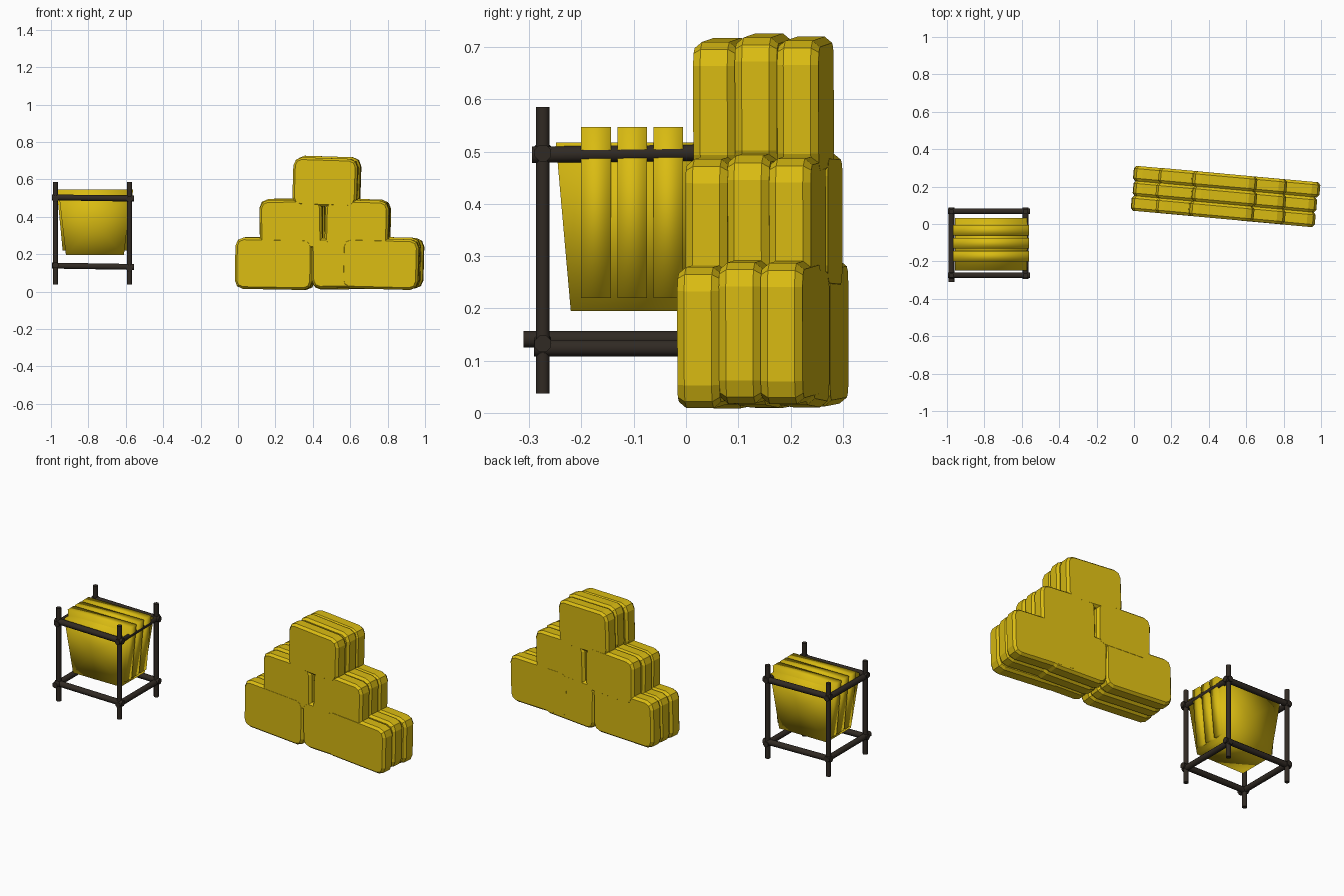
import bpy, bmesh, math, random
from mathutils import Vector, Matrix

if "Cube" in bpy.data.objects:
    bpy.data.objects.remove(bpy.data.objects["Cube"])
random.seed(4)

def mat(name, c):
    m = bpy.data.materials.new(name)
    m.diffuse_color = (*c, 1)
    m.use_nodes = True
    m.node_tree.nodes["Principled BSDF"].inputs["Base Color"].default_value = m.diffuse_color
    return m
STRAW = mat("straw yellow", (0.70, 0.50, 0.006))
WOOD = mat("dark wood", (0.030, 0.023, 0.017))

def finish(name, bm, m):
    bmesh.ops.recalc_face_normals(bm, faces=bm.faces)
    me = bpy.data.meshes.new(name)
    bm.to_mesh(me)
    bm.free()
    me.materials.append(m)
    ob = bpy.data.objects.new(name, me)
    bpy.context.collection.objects.link(ob)
    return ob

# One straw slab: rounded rectangle in x-z with chamfered front and back rims
def slab(name, cx, cy, cz, w, d, h, tilt, turn):
    bm = bmesh.new()
    r, c = 0.045, 0.012
    rings = []
    for y, inset in ((-d/2, c), (-d/2 + c*1.2, 0), (d/2 - c*1.2, 0), (d/2, c)):
        ring = []
        for k, (sx, sz) in enumerate(((1, 1), (-1, 1), (-1, -1), (1, -1))):
            for a in (0, 45, 90):
                t = math.radians(a + 90*k)
                x = sx*(w/2 - r) + (r - inset)*math.cos(t)
                z = sz*(h/2 - r) + (r - inset)*math.sin(t)
                ring.append(bm.verts.new((x, y, z)))
        rings.append(ring)
    n = 12
    for a, b in zip(rings, rings[1:]):
        for i in range(n):
            bm.faces.new((a[i], a[(i+1) % n], b[(i+1) % n], b[i]))
    bm.faces.new(rings[0])
    bm.faces.new(rings[-1])
    bm.transform(Matrix.Translation((cx, cy, cz)) @ Matrix.Rotation(turn, 4, 'Z')
                 @ Matrix.Rotation(tilt, 4, 'Y'))
    finish(name, bm, STRAW)

# Pyramid of bales, each made of three slabs
TURN = math.radians(-5.2)
bales = [("bottom_left", 0.205, 0.153, 0.415, 0.275, 1.0),
         ("bottom_middle", 0.575, 0.15, 0.36, 0.27, -1.0),
         ("bottom_right", 0.775, 0.152, 0.41, 0.27, 1.5),
         ("middle_left", 0.288, 0.362, 0.335, 0.262, -0.5),
         ("middle_right", 0.638, 0.362, 0.34, 0.262, 1.5),
         ("top", 0.475, 0.588, 0.345, 0.26, 1.8)]
for name, cx, cz, w, h, tilt in bales:
    cy = 0.192 - 0.092*cx
    for i in (-1, 0, 1):
        off = i*0.08
        slab(f"bale_{name}_slab_{i+2}", cx - off*math.sin(TURN) + random.uniform(-.008, .008),
             cy + off*math.cos(TURN), cz + random.uniform(-.005, .006),
             w, 0.081, h, math.radians(tilt), TURN)

# Wooden rack poles
def pole(name, a, b, r):
    a, b = Vector(a), Vector(b)
    bm = bmesh.new()
    bmesh.ops.create_cone(bm, cap_ends=True, segments=8, radius1=r, radius2=r, depth=(b - a).length)
    bm.transform(Matrix.Translation((a + b)/2) @ (b - a).to_track_quat('Z', 'Y').to_matrix().to_4x4()
                 @ Matrix.Rotation(math.pi/8, 4, 'Z'))
    ob = finish(name, bm, WOOD)
    ob.data.shade_smooth()
    bpy.context.view_layer.objects.active = ob
    ob.select_set(True)
    bpy.ops.object.shade_smooth_by_angle(angle=math.radians(50))
    ob.select_set(False)

XL, XR, YF, YB = -0.976, -0.58, -0.274, 0.068
for nx, x in (("left", XL), ("right", XR)):
    for ny, y in (("front", YF), ("back", YB)):
        pole(f"post_{ny}_{nx}", (x, y, 0.037), (x, y, 0.585), 0.014)
for ny, y in (("front", YF), ("back", YB)):
    pole(f"upper_rail_{ny}", (-0.995, y, 0.504), (-0.556, y, 0.497), 0.017)
    pole(f"lower_rail_{ny}", (-0.995, y, 0.139), (-0.556, y, 0.132), 0.017)
for nx, x, z, y0 in (("left", XL, 0.141, -0.311), ("right", XR, 0.124, -0.291)):
    pole(f"upper_side_rail_{nx}", (x, -0.295, 0.494), (x, 0.088, 0.499), 0.017)
    pole(f"lower_side_rail_{nx}", (x, y0, z), (x, 0.088, z), 0.017)

# Tapered straw blocks in the rack
def block(name, cx, cy, z0, z1, wb, wt, db, dt):
    bm = bmesh.new()
    lo, hi = [[bm.verts.new((cx + sx*w/2, cy + sy*d/2, z))
               for sx, sy in ((-1, -1), (1, -1), (1, 1), (-1, 1))]
              for w, d, z in ((wb, db, z0), (wt, dt, z1))]
    bm.faces.new(lo)
    bm.faces.new(hi)
    for i in range(4):
        bm.faces.new((lo[i], lo[(i+1) % 4], hi[(i+1) % 4], hi[i]))
    bmesh.ops.poke(bm, faces=[f for f in bm.faces if abs(f.normal.y) > 0.8 or
                              abs(f.calc_center_median().y - cy) > min(db, dt)*0.3])
    ob = finish(name, bm, STRAW)
    ob.data.shade_smooth()

block("rack_straw", -0.765, -0.108, 0.195, 0.517, 0.31, 0.385, 0.225, 0.282)
for i in range(3):
    block(f"rack_straw_band_{i+1}", -0.765, -0.172 + 0.069*i, 0.22, 0.547,
          0.345, 0.408, 0.057, 0.057)
